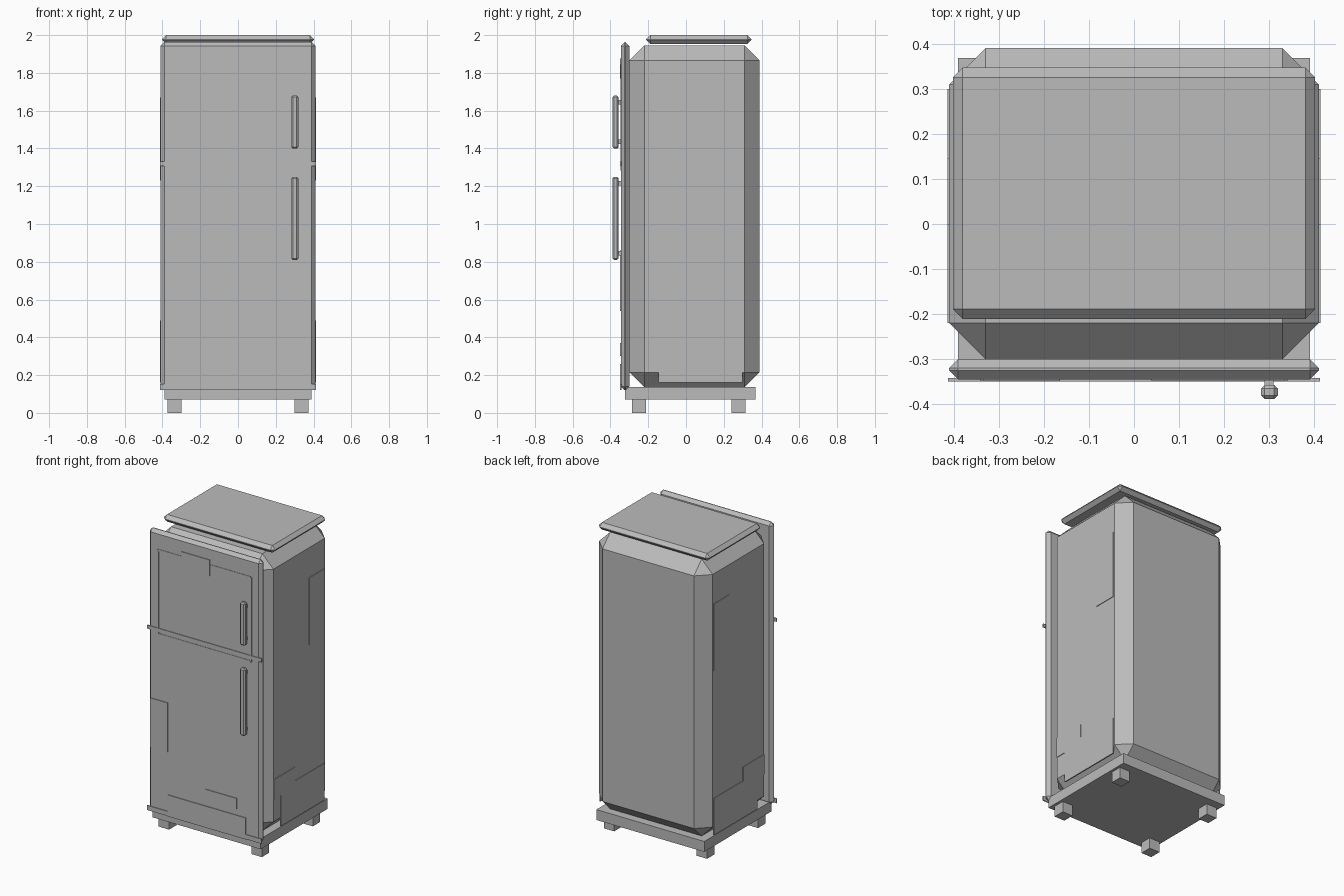
import bpy

if "Cube" in bpy.data.objects:
    bpy.data.objects.remove(bpy.data.objects["Cube"])

grey = bpy.data.materials.new("enamel grey")
grey.diffuse_color = (0.5, 0.5, 0.5, 1)
grey.use_nodes = True
grey.node_tree.nodes["Principled BSDF"].inputs["Base Color"].default_value = grey.diffuse_color


def box(name, x, y, z, bevel=0):
    """Box from (min, max) ranges, optionally with single-cut chamfers."""
    bpy.ops.mesh.primitive_cube_add(size=1)
    ob = bpy.context.object
    ob.name = ob.data.name = name
    for v in ob.data.vertices:
        v.co = [(r[0] + r[1]) / 2 + c * (r[1] - r[0]) for c, r in zip(v.co, (x, y, z))]
    ob.data.materials.append(grey)
    if bevel:
        m = ob.modifiers.new("chamfer", "BEVEL")
        m.width = bevel
        m.segments = 1
        m.limit_method = "NONE"
        bpy.ops.object.modifier_apply(modifier=m.name)
    return ob


# Main shell, door slab, lid and plinth
box("cabinet", (-0.41, 0.41), (-0.30, 0.39), (0.135, 1.945), 0.08)
box("door", (-0.41, 0.41), (-0.345, -0.30), (0.12, 1.963), 0.02)
box("lid", (-0.402, 0.402), (-0.211, 0.347), (1.953, 2.0), 0.022)
box("plinth", (-0.39, 0.39), (-0.323, 0.368), (0.07, 0.138))

# Feet
for sx, side in ((-1, "left"), (1, "right")):
    for y0, end in ((-0.286, "front"), (0.24, "back")):
        xr = sorted((sx * 0.298, sx * 0.373))
        box(f"{end}_{side}_foot", xr, (y0, y0 + 0.075), (0, 0.07))

# Handles on two mounts each
for name, z0, z1 in (("upper", 1.40, 1.68), ("lower", 0.81, 1.25)):
    box(name + "_handle", (0.282, 0.319), (-0.388, -0.357), (z0, z1), 0.008)
    for zc in (z0 + 0.035, z1 - 0.035):
        box(name + "_handle_mount", (0.29, 0.31), (-0.362, -0.34), (zc - 0.012, zc + 0.012))

# Seam strips across the door
box("door_seam", (-0.413, 0.413), (-0.349, -0.342), (1.307, 1.33))
box("bottom_trim", (-0.413, 0.413), (-0.349, -0.342), (0.122, 0.152))

# Thin raised frame on the upper door
fy = (-0.3475, -0.343)
box("frame_top", (-0.335, 0.335), fy, (1.833, 1.845))
box("frame_bottom", (-0.335, 0.335), fy, (1.284, 1.296))
for sx in (-1, 1):
    box("frame_side", sorted((sx * 0.33, sx * 0.342)), fy, (1.29, 1.84))

# Worn patches on the door: x range, z range
for x, z in (((-0.39, -0.264), (0.54, 0.86)), ((-0.165, 0.04), (1.77, 1.875)),
             ((0.007, 0.234), (0.30, 0.37)), ((-0.264, 0.30), (0.12, 0.26))):
    box("door_patch", x, (-0.3495, -0.343), z)

# Worn patches on both sides: y range, z range
for sx in (-1, 1):
    for y, z in (((0.145, 0.30), (1.23, 1.67)), ((-0.22, 0.0), (0.36, 0.49)),
                 ((-0.145, 0.30), (0.16, 0.40))):
        box("side_patch", sorted((sx * 0.406, sx * 0.414)), y, z)
